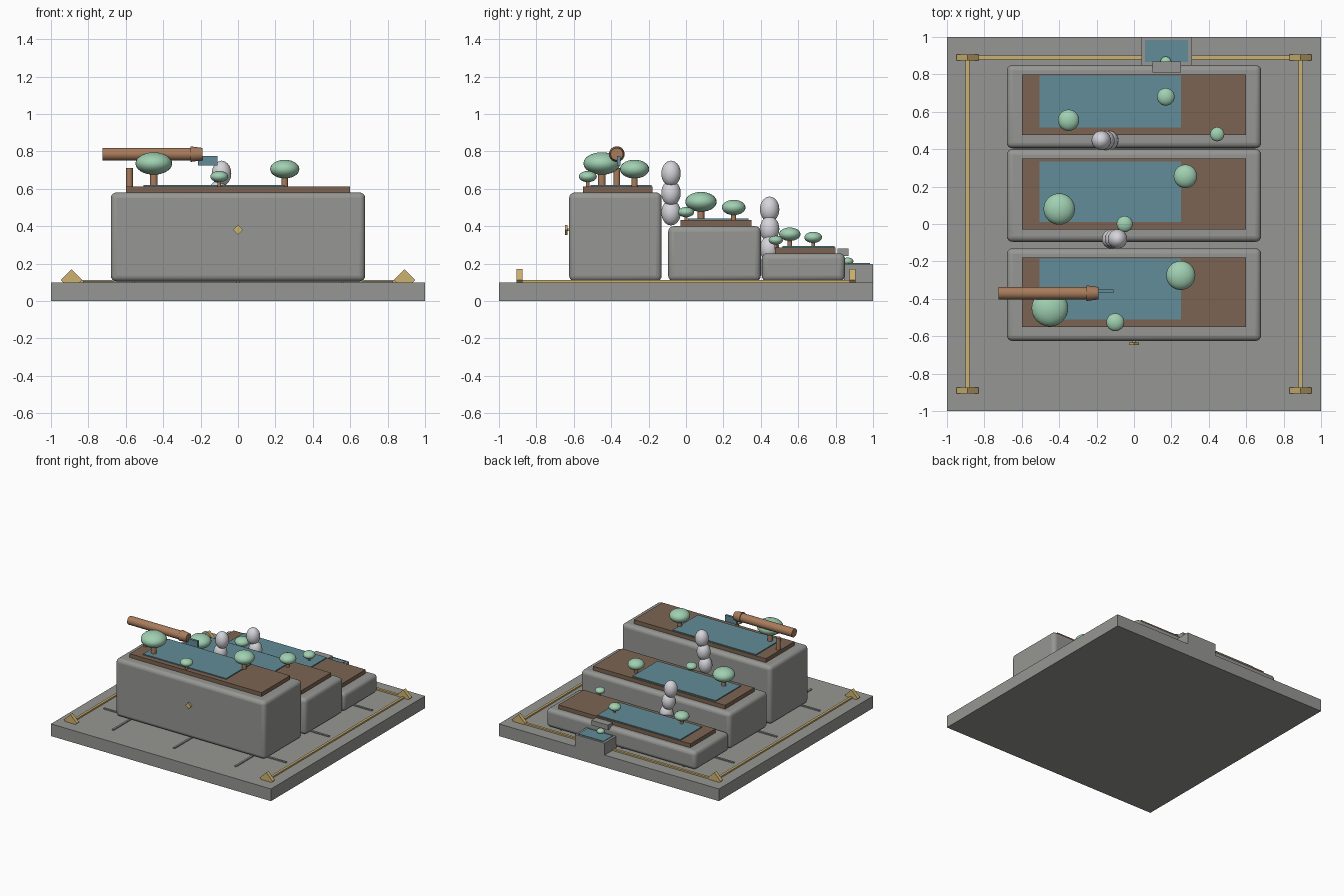
import bpy, math
from mathutils import Vector

if "Cube" in bpy.data.objects:
    bpy.data.objects.remove(bpy.data.objects["Cube"])


def material(name, r, g, b):
    m = bpy.data.materials.new(name)
    lin = [((c / 255 + 0.055) / 1.055) ** 2.4 for c in (r, g, b)]
    m.diffuse_color = (*lin, 1)
    m.use_nodes = True
    m.node_tree.nodes["Principled BSDF"].inputs["Base Color"].default_value = m.diffuse_color
    return m


STONE = material("grey stone", 150, 150, 147)
SOIL = material("dark soil", 124, 100, 82)
WATER = material("pond blue", 98, 140, 152)
LEAF = material("soft green", 160, 208, 178)
WOOD = material("warm wood", 168, 124, 92)
FOAM = material("foam white", 212, 212, 218)
GOLD = material("gold", 206, 178, 112)


def finish(name, mat, smooth=False):
    ob = bpy.context.object
    ob.name = name
    ob.data.materials.append(mat)
    if smooth:
        bpy.ops.object.shade_smooth_by_angle(angle=math.radians(40))
    return ob


def box(name, mat, x, y, z, bevel=0, turn=0):
    """Box from (min, max) pairs, optionally rounded or turned about y."""
    bpy.ops.mesh.primitive_cube_add(size=1, location=[(a + b) / 2 for a, b in (x, y, z)])
    ob = bpy.context.object
    ob.scale = [b - a for a, b in (x, y, z)]
    bpy.ops.object.transform_apply(location=False, rotation=False, scale=True)
    ob.rotation_euler.y = turn
    finish(name, mat)
    if bevel:
        mod = ob.modifiers.new("round", 'BEVEL')
        mod.width, mod.segments = bevel, 4
        bpy.ops.object.shade_smooth_by_angle(angle=math.radians(40))
    return ob


def cone(name, mat, p, q, r1, r2, sides=24):
    """Round bar from p to q."""
    p, q = Vector(p), Vector(q)
    bpy.ops.mesh.primitive_cone_add(vertices=sides, radius1=r1, radius2=r2,
                                    depth=(q - p).length, location=(p + q) / 2)
    bpy.context.object.rotation_euler = (q - p).to_track_quat('Z', 'Y').to_euler()
    return finish(name, mat, True)


def ball(name, mat, pos, r, h):
    bpy.ops.mesh.primitive_uv_sphere_add(segments=24, ring_count=14, radius=1, location=pos)
    bpy.context.object.scale = (r, r, h)
    return finish(name, mat, True)


def tree(x, y, ground, z, r, h):
    cone("tree_trunk", WOOD, (x, y, ground - 0.01), (x, y, z), r * 0.21, r * 0.21, 12)
    ball("tree_crown", LEAF, (x, y, z), r, h)


def diamond(name, x, y, z, half_diagonal, thick):
    s = half_diagonal / math.sqrt(2)
    box(name, GOLD, (x - s, x + s), (y - thick / 2, y + thick / 2),
        (z - s, z + s), turn=math.pi / 4)


# Base slab
box("base", STONE, (-1, 1), (-1, 1), (0, 0.1))

# Three stepped terraces with soil bed and pond: y range, top, soil y, pond y
for y, top, soil, pond in [((-0.625, -0.13), 0.58, (-0.55, -0.18), (-0.51, -0.185)),
                           ((-0.095, 0.4), 0.40, (-0.03, 0.35), (0.01, 0.335)),
                           ((0.405, 0.85), 0.255, (0.475, 0.80), (0.515, 0.795))]:
    box("terrace", STONE, (-0.68, 0.68), y, (0.105, top), bevel=0.03)
    box("soil_bed", SOIL, (-0.6, 0.6), soil, (top - 0.01, top + 0.032))
    box("pond", WATER, (-0.505, 0.25), pond, (top, top + 0.04))

# Trees: x, y, ground, crown centre, radius, half height
for t in [(-0.45, -0.45, 0.61, 0.735, 0.098, 0.06), (0.25, -0.275, 0.61, 0.705, 0.078, 0.05),
          (-0.10, -0.525, 0.61, 0.665, 0.048, 0.03), (-0.40, 0.08, 0.43, 0.53, 0.084, 0.053),
          (0.275, 0.255, 0.43, 0.50, 0.063, 0.041), (-0.05, 0.0, 0.43, 0.475, 0.043, 0.027),
          (-0.35, 0.555, 0.285, 0.357, 0.057, 0.036), (0.17, 0.68, 0.285, 0.34, 0.047, 0.03),
          (0.445, 0.48, 0.285, 0.325, 0.038, 0.024), (0.17, 0.865, 0.18, 0.212, 0.03, 0.02)]:
    tree(*t)

# Cascades of foam between the terraces
for x, dx, y, z in [(-0.088, -0.016, -0.08, 0.682), (-0.175, 0.02, 0.447, 0.49)]:
    for i in range(3):
        ball("cascade_foam", FOAM, (x + i * dx, y, z - i * 0.105), 0.052, 0.068)

# Bamboo spout on its post, pouring water
cone("spout_pipe", WOOD, (-0.725, -0.37, 0.785), (-0.24, -0.37, 0.785), 0.034, 0.034)
cone("spout_mouth", WOOD, (-0.255, -0.37, 0.785), (-0.19, -0.37, 0.785), 0.042, 0.033)
cone("spout_post", WOOD, (-0.58, -0.37, 0.60), (-0.58, -0.37, 0.71), 0.018, 0.018, 12)
box("spout_water", WATER, (-0.215, -0.11), (-0.37, -0.35), (0.723, 0.775))

# Basin at the back with outlet lip
box("basin", STONE, (0.04, 0.31), (0.845, 1.0), (0.1, 0.198))
box("basin_water", WATER, (0.06, 0.29), (0.865, 0.985), (0.19, 0.203))
box("outlet_lip", STONE, (0.1, 0.25), (0.81, 0.87), (0.24, 0.28))

# Paving joints radiating from under the terraces
for c in (-0.558, 0, 0.558):
    box("paving_strip", STONE, (c - 0.008, c + 0.008), (-0.83, 0.83), (0.095, 0.108))
    box("paving_strip", STONE, (-0.83, 0.83), (c - 0.005, c + 0.011), (0.095, 0.108))

# Gold border rails, corner markers and front emblem
for s in (-1, 1):
    box("side_rail", GOLD, (s * 0.89 - 0.01, s * 0.89 + 0.01), (-0.89, 0.89), (0.095, 0.112))
    for t in (-1, 1):
        diamond("corner_marker", s * 0.89, t * 0.89, 0.112, 0.058, 0.03)
box("back_rail", GOLD, (-0.89, 0.89), (0.88, 0.9), (0.095, 0.112))
diamond("front_emblem", 0, -0.64, 0.38, 0.027, 0.014)
box("emblem_pin", GOLD, (-0.007, 0.007), (-0.64, -0.62), (0.373, 0.387))
